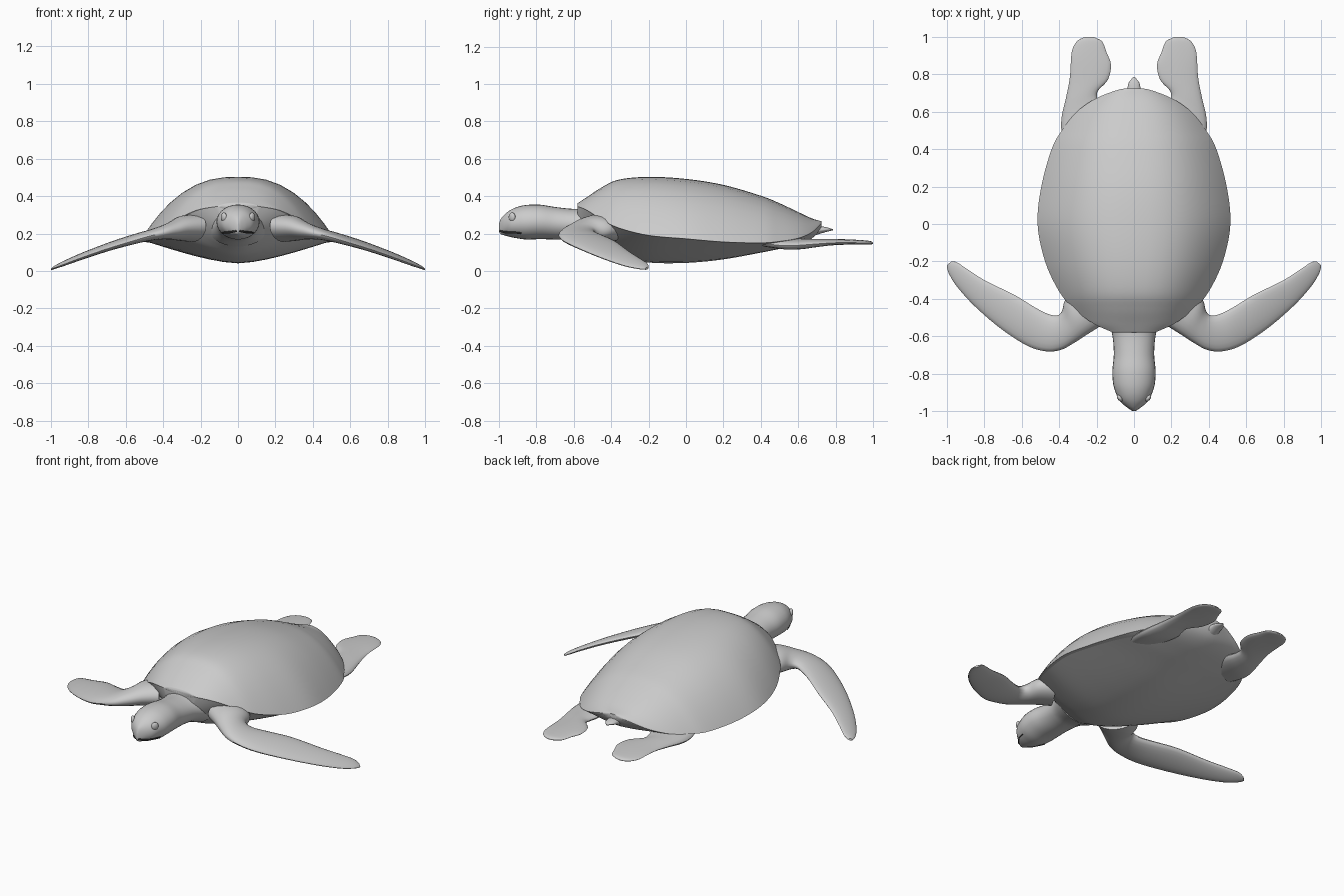
import bpy, bmesh, math
from mathutils import Vector

if "Cube" in bpy.data.objects:
    bpy.data.objects.remove(bpy.data.objects["Cube"])


def spline(rows, n=5):
    """Catmull-Rom interpolation of a table of equal-length tuples."""
    out = []
    for i in range(len(rows) - 1):
        a, b, c, d = rows[max(i - 1, 0)], rows[i], rows[i + 1], rows[min(i + 2, len(rows) - 1)]
        for k in range(n):
            t = k / n
            out.append([0.5 * (2 * q + (r - p) * t + (2 * p - 5 * q + 4 * r - s) * t * t
                               + (3 * q - p - 3 * r + s) * t ** 3)
                        for p, q, r, s in zip(a, b, c, d)])
    return out + [list(rows[-1])]


def loft(name, rings, mirror=False, angle=50):
    """Skin closed rings of points and cap both ends."""
    bm = bmesh.new()
    vs = [[bm.verts.new(p) for p in ring] for ring in rings]
    m = len(vs[0])
    for a, b in zip(vs, vs[1:]):
        for i in range(m):
            j = (i + 1) % m
            bm.faces.new((a[i], a[j], b[j], b[i]))
    bm.faces.new(vs[0])
    bm.faces.new(vs[-1])
    bmesh.ops.recalc_face_normals(bm, faces=bm.faces)
    me = bpy.data.meshes.new(name)
    bm.to_mesh(me)
    bm.free()
    ob = bpy.data.objects.new(name, me)
    bpy.context.collection.objects.link(ob)
    finish(ob, mirror, angle)
    return ob


def finish(ob, mirror, angle=50):
    bpy.ops.object.select_all(action='DESELECT')
    ob.select_set(True)
    bpy.context.view_layer.objects.active = ob
    bpy.ops.object.shade_smooth_by_angle(angle=math.radians(angle))
    if mirror:
        ob.modifiers.new("mirror", 'MIRROR')


def body_ring(y, w, upper, lower, n=20):
    """Cross-section from an upper and a lower height function of |x|/w."""
    ring = []
    for i in range(2 * n):
        a = math.pi * i / n
        t = math.cos(a)
        f = upper if i <= n else lower
        ring.append((w * t, y, f(abs(t))))
    return ring


def flipper(name, rows, n=20):
    """Flat limb: rows of leading xyz, trailing xyz, half thickness."""
    rings = []
    for r in spline(rows):
        lead, trail = Vector(r[:3]), Vector(r[3:6])
        mid, half = (lead + trail) / 2, (lead - trail) / 2
        rings.append([mid + half * math.cos(a) + Vector((0, 0, r[6] * math.sin(a)))
                      for a in (2 * math.pi * k / n for k in range(n))])
    loft(name, rings, True)


# Body stations: y, half width, rim z, ridge z, belly z
body = [(-.58, .11, .345, .362, .18), (-.53, .22, .325, .395, .155),
        (-.45, .325, .275, .447, .115), (-.36, .40, .23, .488, .075),
        (-.2, .475, .19, .503, .045), (0, .515, .172, .492, .043),
        (.2, .495, .155, .46, .062), (.4, .44, .15, .402, .098),
        (.5, .385, .158, .362, .118), (.6, .305, .175, .315, .142),
        (.67, .205, .205, .282, .172), (.715, .09, .245, .268, .215),
        (.725, .03, .255, .266, .235)]
stations = spline(body)

# Domed upper shell with a thin lip
loft("shell", [body_ring(y, w,
     lambda t: rim + (top - rim) * (1 - t ** 2.6),
     lambda t: rim - .012 * (1 - t ** 6)) for y, w, rim, top, bot in stations], angle=60)

# Belly plate
loft("belly", [body_ring(y, w * .975,
     lambda t: rim + .3 * (top - rim) * (1 - t ** 2.6),
     lambda t: rim - (rim - bot) * (1 - t ** 1.6)) for y, w, rim, top, bot in stations], angle=60)

# Neck and head: y, half width, top z, bottom z
head = [(-.48, .16, .34, .13), (-.56, .125, .333, .158), (-.62, .112, .333, .166),
        (-.7, .108, .342, .168), (-.78, .115, .354, .17), (-.85, .112, .353, .168),
        (-.9, .098, .343, .174), (-.94, .08, .325, .182), (-.97, .05, .302, .19),
        (-.99, .022, .278, .197), (-1.0, .005, .25, .21)]


def tube(rows, n=28):
    rings = []
    for y, w, hi, lo in spline(rows):
        rings.append([(w * math.cos(a), y, (hi + lo) / 2 + (hi - lo) / 2 * math.sin(a))
                      for a in (2 * math.pi * k / n for k in range(n))])
    return rings


loft("head_and_neck", tube(head))

# Small tail
loft("tail", tube([(.56, .07, .235, .15), (.66, .05, .24, .18), (.72, .036, .238, .2),
                   (.755, .028, .233, .21), (.785, .004, .223, .217)]))

# Eyes
bpy.ops.mesh.primitive_uv_sphere_add(segments=20, ring_count=12, radius=1)
eye = bpy.context.object
eye.name = "eyes"
for v in eye.data.vertices:
    x, y, z = v.co
    v.co = (.076 + .014 * x + .008 * y, -.93 + .018 * y, .288 + .024 * z)
finish(eye, True)

# Dark mouth line wrapping the beak
dark = bpy.data.materials.new("mouth_dark")
dark.diffuse_color = (.02, .02, .02, 1)
dark.use_nodes = True
dark.node_tree.nodes["Principled BSDF"].inputs["Base Color"].default_value = dark.diffuse_color
line = [(.082, -.885, .203), (.068, -.93, .207), (.043, -.968, .207), (.015, -.99, .213),
        (0, -.994, .214)]
rings = [[(x, y + .005 * math.cos(a), z + .006 * math.sin(a))
          for a in (math.pi * k / 4 for k in range(8))] for x, y, z in spline(line)]
loft("mouth", rings, True).data.materials.append(dark)

# Front flippers
flipper("front_flippers", [
    (.17, -.54, .24, .30, -.33, .22, .075), (.25, -.59, .235, .365, -.40, .22, .065),
    (.32, -.635, .22, .385, -.465, .215, .05), (.39, -.672, .205, .41, -.488, .21, .038),
    (.47, -.68, .187, .455, -.482, .2, .03), (.57, -.65, .158, .53, -.445, .185, .026),
    (.71, -.56, .115, .64, -.378, .155, .022), (.85, -.44, .066, .79, -.305, .102, .018),
    (.945, -.335, .03, .89, -.242, .062, .014), (.99, -.262, .014, .945, -.205, .036, .01),
    (1.0, -.22, .009, .975, -.2, .018, .006)])

# Rear flippers
flipper("rear_flippers", [
    (.37, .40, .15, .18, .50, .17, .03), (.388, .50, .137, .18, .60, .155, .03),
    (.385, .58, .136, .195, .665, .152, .027), (.362, .68, .143, .193, .71, .155, .022),
    (.343, .78, .15, .14, .77, .158, .017), (.337, .87, .152, .123, .85, .158, .014),
    (.33, .93, .15, .148, .92, .157, .012), (.305, .975, .149, .168, .972, .154, .01),
    (.27, .996, .148, .195, .99, .152, .007), (.245, 1.0, .148, .215, .998, .15, .003)])
